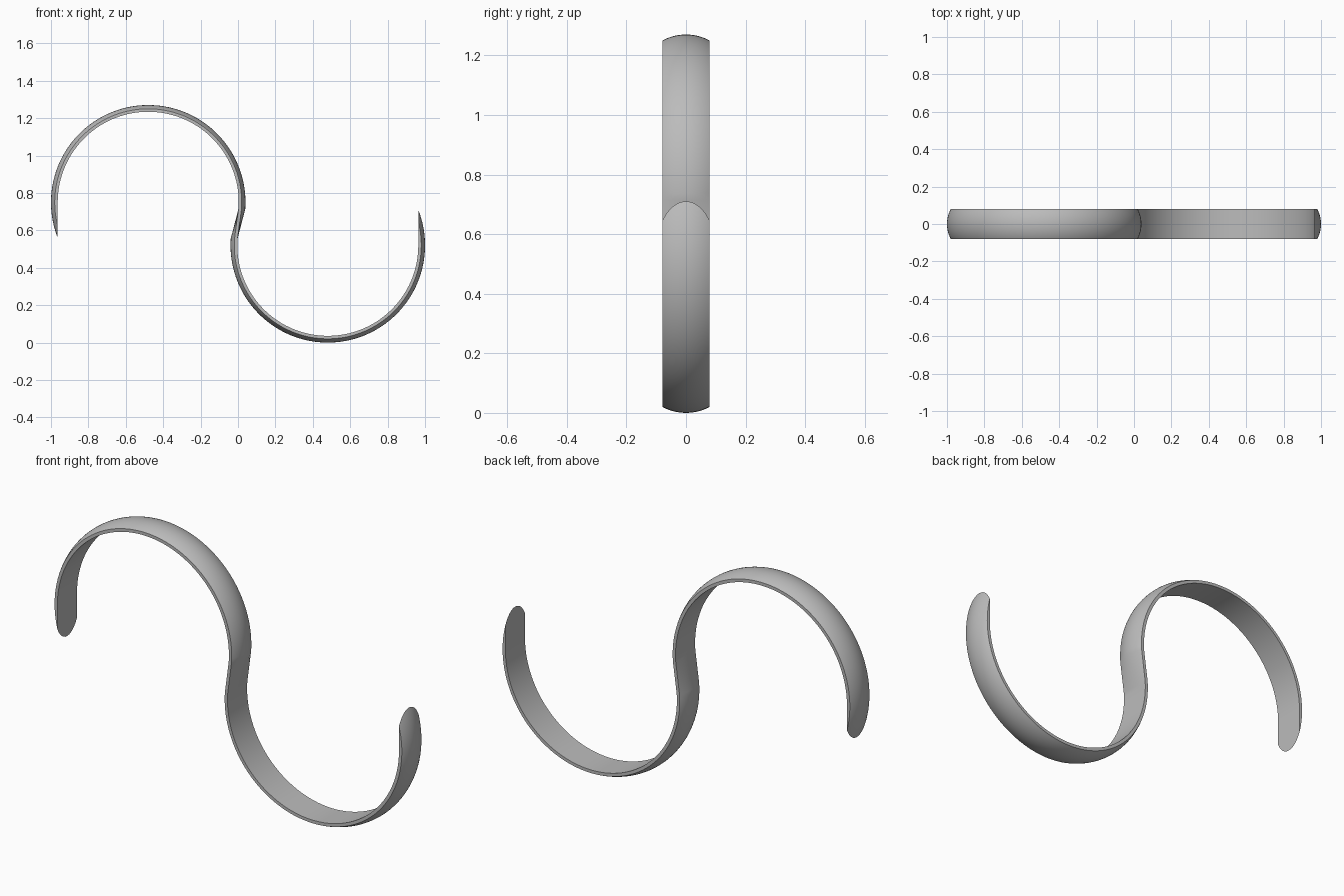
import bpy, bmesh, math

cube = bpy.data.objects.get("Cube")
if cube:
    bpy.data.objects.remove(cube, do_unlink=True)

R_IN, R_EDGE, R_OUT = 0.484, 0.50, 0.52   # flat inside, strap edge, crown of the dome
HALF_W = 0.079
CX, CZ, MID = -0.48, 0.75, 0.635          # upper loop centre, height of the symmetry point
ACROSS, ALONG, TIP = 16, 72, 14

metal = bpy.data.materials.new("grey metal")
metal.use_nodes = True
grey = (0.5, 0.5, 0.5, 1)
metal.diffuse_color = grey
metal.node_tree.nodes["Principled BSDF"].inputs["Base Color"].default_value = grey

# Domed outer radius across the strap width
widths = [-HALF_W * math.cos(math.pi * i / ACROSS) for i in range(ACROSS + 1)]
dome_r = (HALF_W ** 2 + (R_OUT - R_EDGE) ** 2) / (2 * (R_OUT - R_EDGE))


def outer(y):
    return R_OUT - dome_r + math.sqrt(dome_r ** 2 - y * y)


def tip_section(t):
    """Dome running into the straight tangent plane of the inside."""
    dome, flat = [], []
    for y in widths:
        r = outer(y)
        a = t * math.acos(R_IN / r)
        z = CZ - r * math.sin(a)
        dome.append((CX - r * math.cos(a), y, z))
        flat.append((CX - R_IN, y, z))
    return dome, flat


def arc_section(a):
    c, s = math.cos(a), math.sin(a)
    dome = [(CX + outer(y) * c, y, CZ + outer(y) * s) for y in widths]
    flat = [(CX + R_IN * c, y, CZ + R_IN * s) for y in widths]
    return dome, flat


# Upper loop from its tip to the middle, then the lower loop by half a turn
upper = [tip_section(math.sin(math.pi / 2 * (1 - i / TIP))) for i in range(TIP)]
end = math.radians(-4)
upper += [arc_section(math.pi + (end - math.pi) * i / ALONG) for i in range(ALONG + 1)]


def turn(side):
    return [(-x, y, 2 * MID - z) for x, y, z in side]


sections = upper + [(turn(flat), turn(dome)) for dome, flat in reversed(upper)]

# Skin the sections into one closed strap
bm = bmesh.new()
rings = [[bm.verts.new(p) for p in a + b[::-1]] for a, b in sections]
for r1, r2 in zip(rings, rings[1:]):
    n = len(r1)
    for i in range(n):
        j = (i + 1) % n
        bm.faces.new((r1[i], r1[j], r2[j], r2[i]))
bmesh.ops.remove_doubles(bm, verts=bm.verts, dist=0.00001)
bmesh.ops.recalc_face_normals(bm, faces=bm.faces)

mesh = bpy.data.meshes.new("s_hook")
bm.to_mesh(mesh)
bm.free()
mesh.materials.append(metal)
hook = bpy.data.objects.new("s_hook", mesh)
bpy.context.collection.objects.link(hook)
bpy.context.view_layer.objects.active = hook
hook.select_set(True)
bpy.ops.object.shade_smooth_by_angle(angle=math.radians(30))
